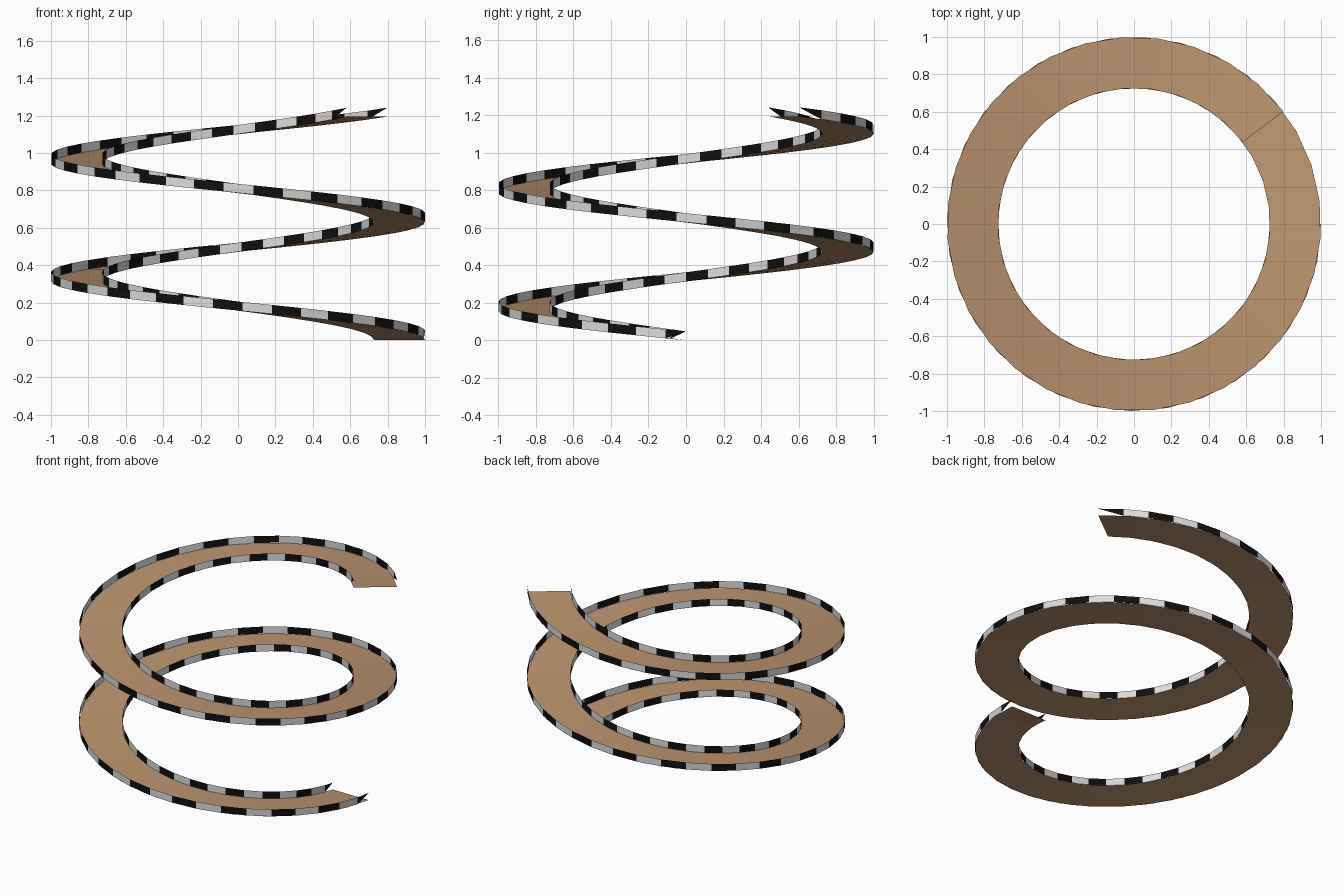
import bpy
import bmesh
import math

if "Cube" in bpy.data.objects:
    bpy.data.objects.remove(bpy.data.objects["Cube"])

R_OUT, R_IN = 1.0, 0.727        # ramp edges
TURN = math.radians(683)        # total clockwise sweep
RISE = 1.194                    # height of the ramp end
CURB = 0.048                    # curb height
FIRST = math.radians(6.3)       # short first stripe
STRIPES = 75


def material(name, rgb):
    m = bpy.data.materials.new(name)
    m.diffuse_color = (*rgb, 1)
    m.use_nodes = True
    m.node_tree.nodes["Principled BSDF"].inputs["Base Color"].default_value = m.diffuse_color
    return m


tan = material("tan deck", (0.50, 0.295, 0.16))
black = material("black stripe", (0.005, 0.005, 0.005))
white = material("pale grey stripe", (0.72, 0.72, 0.72))


def helix(r, a, lift=0.0):
    """Point on the spiral, a radians clockwise from +x."""
    return (r * math.cos(a), -r * math.sin(a), RISE * a / TURN + lift)


def make_object(name, bm, mats):
    me = bpy.data.meshes.new(name)
    bm.to_mesh(me)
    bm.free()
    for m in mats:
        me.materials.append(m)
    ob = bpy.data.objects.new(name, me)
    bpy.context.collection.objects.link(ob)
    return ob


# spiral deck, a thin sheet facing up
def deck(segments=60):
    bm = bmesh.new()
    rows = []
    for i in range(segments + 1):
        a = TURN * i / segments
        rows.append((bm.verts.new(helix(R_IN, a)), bm.verts.new(helix(R_OUT, a))))
    for (i0, o0), (i1, o1) in zip(rows, rows[1:]):
        bm.faces.new((i0, i1, o1, o0))
    bm.normal_update()
    if sum(f.normal.z for f in bm.faces) < 0:
        bmesh.ops.reverse_faces(bm, faces=bm.faces[:])
    make_object("spiral_deck", bm, [tan])


# striped curb; each stripe is one face, both ends taper to an upper tip
def curb(name, r, outward):
    bm = bmesh.new()
    step = (TURN - FIRST) / (STRIPES - 1)
    angles = [0.0] + [FIRST + step * k for k in range(STRIPES)]
    top = [bm.verts.new(helix(r, a, CURB)) for a in angles]
    low = [None] + [bm.verts.new(helix(r, a)) for a in angles[1:-1]] + [None]
    for k in range(STRIPES):
        loop = [v for v in (low[k], low[k + 1], top[k + 1], top[k]) if v]
        if outward:
            loop.reverse()
        bm.faces.new(loop).material_index = k % 2
    make_object(name, bm, [black, white])


deck()
curb("outer_curb", R_OUT, True)
curb("inner_curb", R_IN, False)
